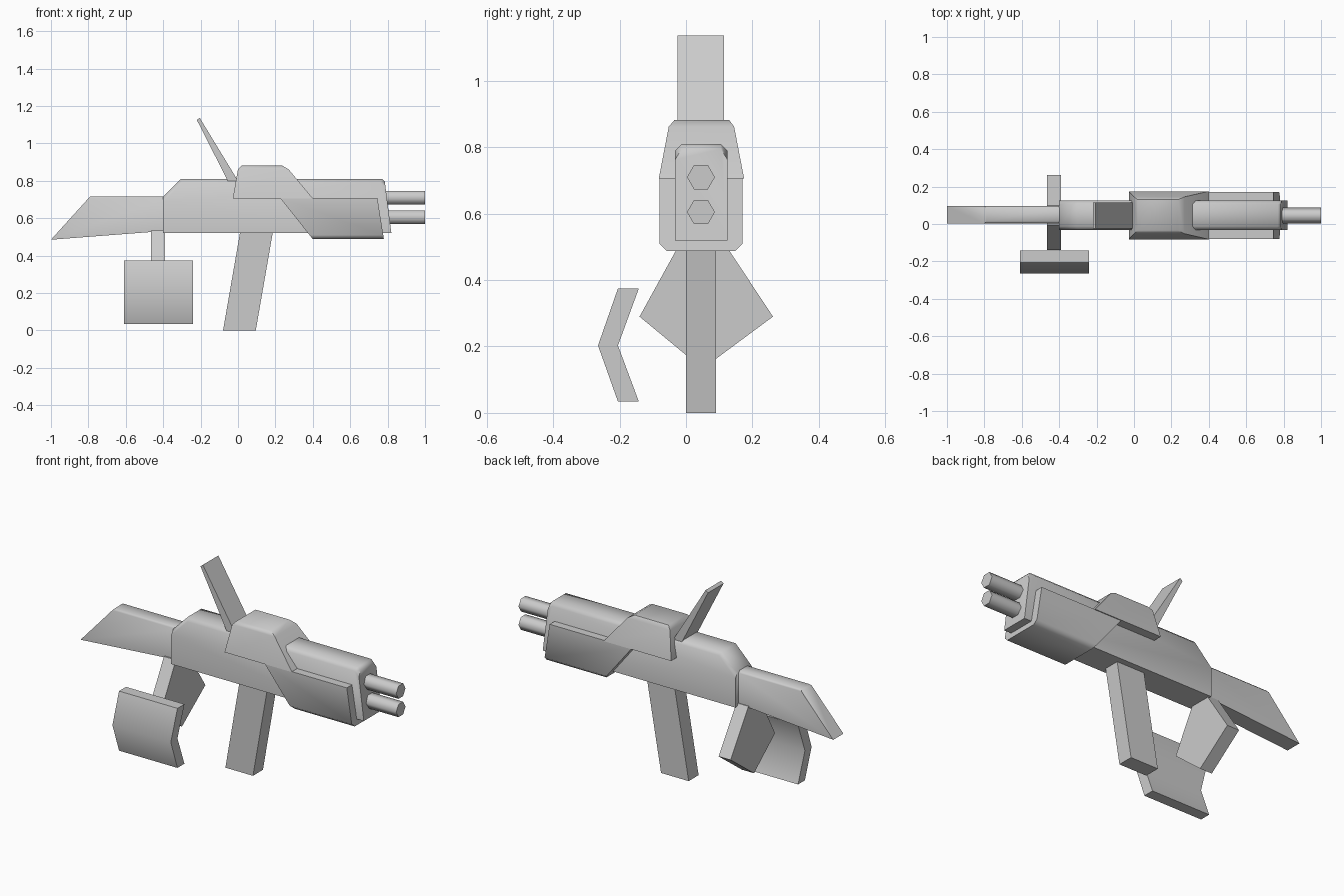
import bpy, bmesh, math
from mathutils import Vector

if "Cube" in bpy.data.objects:
    bpy.data.objects.remove(bpy.data.objects["Cube"], do_unlink=True)

grey = bpy.data.materials.new("plain grey")
grey.use_nodes = True
colour = (0.6, 0.6, 0.6, 1)
grey.diffuse_color = colour
grey.node_tree.nodes["Principled BSDF"].inputs["Base Color"].default_value = colour


def finish(name, bm, angle=50):
    bmesh.ops.recalc_face_normals(bm, faces=bm.faces)
    mesh = bpy.data.meshes.new(name)
    bm.to_mesh(mesh)
    bm.free()
    mesh.materials.append(grey)
    obj = bpy.data.objects.new(name, mesh)
    bpy.context.collection.objects.link(obj)
    bpy.ops.object.select_all(action='DESELECT')
    obj.select_set(True)
    bpy.context.view_layer.objects.active = obj
    bpy.ops.object.shade_smooth_by_angle(angle=math.radians(angle))
    return obj


def loft(name, rings, angle=50):
    """Join closed rings of matching points and cap both ends."""
    bm = bmesh.new()
    loops = [[bm.verts.new(p) for p in ring] for ring in rings]
    for a, b in zip(loops, loops[1:]):
        for i in range(len(a)):
            j = (i + 1) % len(a)
            bm.faces.new((a[i], a[j], b[j], b[i]))
    bm.faces.new(loops[0])
    bm.faces.new(loops[-1])
    return finish(name, bm, angle)


def side_plate(name, outline, y0, y1):
    return loft(name, [[(x, y, z) for x, z in outline] for y in (y0, y1)], 30)


def cross_plate(name, outline, x0, x1):
    return loft(name, [[(x, y, z) for y, z in outline] for x in (x0, x1)], 30)


def bevelled_plate(name, outline, y0, y1, width, rule):
    """Side outline with thickness, chamfered on the rim edges chosen by rule."""
    bm = bmesh.new()
    loops = [[bm.verts.new((x, y, z)) for x, z in outline] for y in (y0, y1)]
    bm.faces.new(loops[0])
    bm.faces.new(loops[1])
    for i in range(len(outline)):
        j = (i + 1) % len(outline)
        bm.faces.new((loops[0][i], loops[0][j], loops[1][j], loops[1][i]))
    bmesh.ops.recalc_face_normals(bm, faces=bm.faces)
    rim = [e for e in bm.edges
           if abs(e.verts[0].co.y - e.verts[1].co.y) < 0.001
           and all(rule(v.co) for v in e.verts)]
    bmesh.ops.bevel(bm, geom=rim, offset=width, segments=1, affect='EDGES')
    return finish(name, bm)


# Main receiver and the wider shroud below the barrels
bevelled_plate("receiver",
               [(-0.4, 0.52), (-0.4, 0.715), (-0.305, 0.81), (0.77, 0.81),
                (0.785, 0.795), (0.82, 0.52)],
               -0.033, 0.125, 0.02, lambda p: p.z > 0.7)
bevelled_plate("barrel_shroud",
               [(0.225, 0.708), (0.745, 0.708), (0.78, 0.488), (0.4, 0.488)],
               -0.08, 0.17, 0.022, lambda p: p.z < 0.5)

# Tapered cover over the receiver
cover_levels = [(-0.028, 0.4, -0.082, 0.175, 0.706),
                (0.0, 0.27, -0.052, 0.145, 0.862),
                (0.02, 0.235, -0.035, 0.13, 0.882)]
loft("top_cover", [[(a, c, z), (b, c, z), (b, d, z), (a, d, z)]
                   for a, b, c, d, z in cover_levels])

# Rear stock, grip and raised sight
bevelled_plate("stock", [(-1, 0.485), (-0.79, 0.717), (-0.39, 0.717), (-0.39, 0.532)],
               0.004, 0.096, 0.01, lambda p: p.z > 0.7)
side_plate("grip", [(-0.08, 0), (0.095, 0), (0.187, 0.53), (0.012, 0.53)], 0, 0.09)
side_plate("sight", [(-0.22, 1.125), (-0.205, 1.137), (0.0, 0.8), (-0.055, 0.8)],
           -0.025, 0.115)

# Hanging pentagonal bracket and folded side shield
cross_plate("bracket", [(-0.14, 0.29), (0.05, 0.133), (0.262, 0.29),
                        (0.1, 0.535), (-0.005, 0.535)], -0.466, -0.39)
shield = [(-0.205, 0.375), (-0.142, 0.375), (-0.205, 0.203),
          (-0.142, 0.034), (-0.205, 0.034), (-0.265, 0.203)]
loft("side_shield", [[(x, y, z) for y, z in shield] for x in (-0.61, -0.24)])

# Pair of hexagonal barrels
for label, height in (("upper", 0.71), ("lower", 0.605)):
    rings = []
    for x in (0.75, 1.0):
        rings.append([Vector((x, 0.045 + 0.042 * math.cos(math.tau * k / 6),
                              height + 0.042 * math.sin(math.tau * k / 6)))
                      for k in range(6)])
    loft(label + "_barrel", rings, 65)
